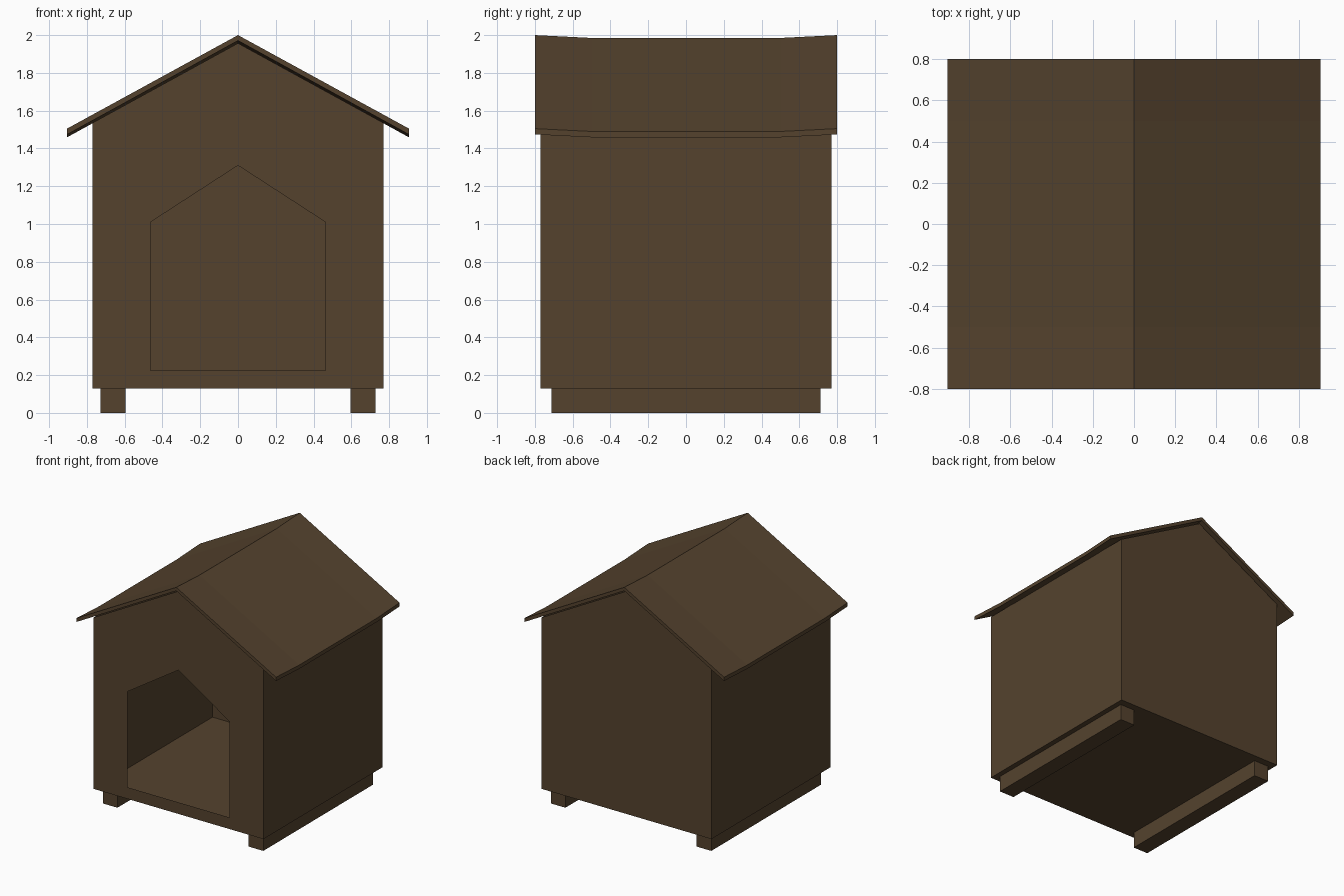
import bpy, bmesh

if "Cube" in bpy.data.objects:
    bpy.data.objects.remove(bpy.data.objects["Cube"])

wood = bpy.data.materials.new("brown_wood")
wood.diffuse_color = (0.09, 0.055, 0.027, 1)
wood.use_nodes = True
wood.node_tree.nodes["Principled BSDF"].inputs["Base Color"].default_value = wood.diffuse_color


def make_object(name, bm):
    mesh = bpy.data.meshes.new(name)
    bm.to_mesh(mesh)
    bm.free()
    mesh.materials.append(wood)
    obj = bpy.data.objects.new(name, mesh)
    bpy.context.collection.objects.link(obj)
    return obj


def loft(name, profile, stations):
    """Closed solid: an (x, z) profile swept along y, lifted at each (y, lift)."""
    bm = bmesh.new()
    rings = [[bm.verts.new((x, y, z + lift)) for x, z in profile] for y, lift in stations]
    n = len(profile)
    for a, b in zip(rings, rings[1:]):
        for i in range(n):
            j = (i + 1) % n
            bm.faces.new((a[i], a[j], b[j], b[i]))
    bm.faces.new(rings[0])
    bm.faces.new(rings[-1])
    bmesh.ops.recalc_face_normals(bm, faces=bm.faces)
    return make_object(name, bm)


# House shell: thin walls and floor, open under the roof
W, D, BASE, EAVE, APEX = 0.77, 0.77, 0.13, 1.535, 1.957
bm = bmesh.new()


def face(points):
    bm.faces.new([bm.verts.new(p) for p in points])


face([(-W, D, BASE), (W, D, BASE), (W, -D, BASE), (-W, -D, BASE)])
face([(W, D, BASE), (-W, D, BASE), (-W, D, EAVE), (0, D, APEX), (W, D, EAVE)])
front_half = [(0, APEX), (W, EAVE), (W, BASE), (0, BASE),
              (0, 0.225), (0.463, 0.225), (0.463, 1.01), (0, 1.31)]
for s in (-1, 1):
    side = [(s * W, -D, BASE), (s * W, D, BASE), (s * W, D, EAVE), (s * W, -D, EAVE)]
    face(side if s > 0 else side[::-1])
    # front wall half around the pointed doorway
    half = [(s * x, -D, z) for x, z in front_half]
    face(half[::-1] if s > 0 else half)
bmesh.ops.remove_doubles(bm, verts=bm.verts, dist=0.0001)
make_object("house_walls", bm)

# Roof: thin gable sheet, sagging slightly along the middle
roof_profile = [(-0.905, 1.505), (0, 2.0), (0.905, 1.505),
                (0.905, 1.474), (0, 1.971), (-0.905, 1.474)]
loft("roof", roof_profile, [(-0.8, 0), (-0.5, -0.015), (0.5, -0.015), (0.8, 0)])

# Two runners under the floor
for name, s in (("left_runner", -1), ("right_runner", 1)):
    a, b = s * 0.595, s * 0.728
    loft(name, [(a, 0), (b, 0), (b, BASE), (a, BASE)], [(-0.712, 0), (0.712, 0)])
